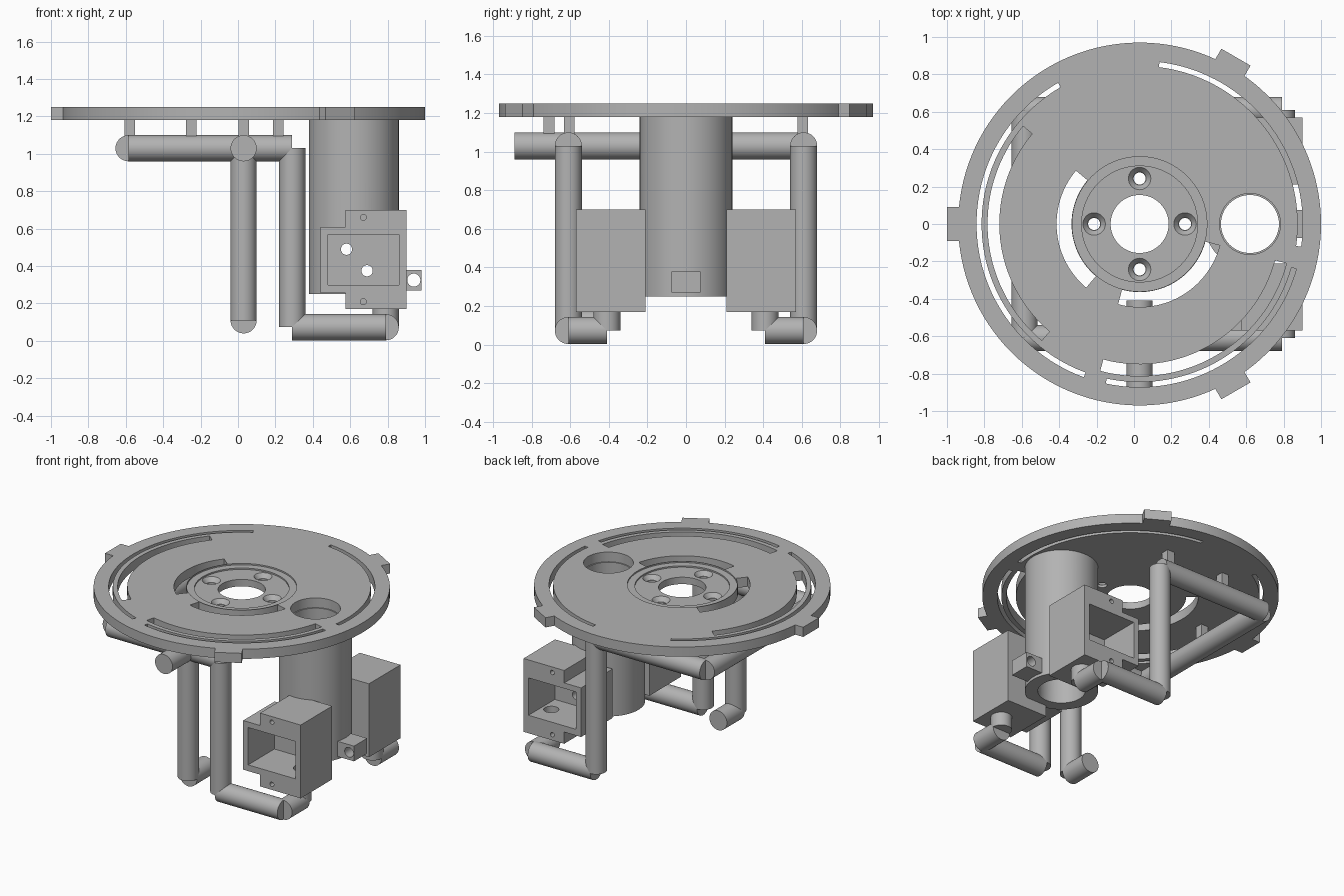
import bpy, bmesh
from math import radians, cos, sin
from mathutils import Vector, Matrix

old = bpy.data.objects.get("Cube")
if old:
    bpy.data.objects.remove(old, do_unlink=True)

GREY = (0.45, 0.45, 0.45, 1)
grey = bpy.data.materials.new("plain grey")
grey.use_nodes = True
grey.diffuse_color = GREY
grey.node_tree.nodes["Principled BSDF"].inputs["Base Color"].default_value = GREY

CX = 0.03            # disc axis
LOW, TOP = 1.18, 1.25
TUBE_X = 0.62


def finish(name, bm):
    bmesh.ops.recalc_face_normals(bm, faces=bm.faces)
    mesh = bpy.data.meshes.new(name)
    bm.to_mesh(mesh)
    bm.free()
    mesh.materials.append(grey)
    obj = bpy.data.objects.new(name, mesh)
    bpy.context.collection.objects.link(obj)
    return obj


def rod(name, a, b, r, r2=None, seg=32):
    """Cylinder or cone between two points."""
    a, b = Vector(a), Vector(b)
    d = b - a
    m = Matrix.Translation((a + b) / 2) @ d.to_track_quat('Z', 'Y').to_matrix().to_4x4()
    bm = bmesh.new()
    bmesh.ops.create_cone(bm, cap_ends=True, segments=seg, radius1=r,
                          radius2=r if r2 is None else r2, depth=d.length, matrix=m)
    return finish(name, bm)


def box(name, lo, hi, turn=None):
    lo, hi = Vector(lo), Vector(hi)
    m = Matrix.Translation((lo + hi) / 2) @ Matrix.Diagonal((hi - lo).to_4d())
    bm = bmesh.new()
    bmesh.ops.create_cube(bm, size=1, matrix=(turn or Matrix()) @ m)
    return finish(name, bm)


def arc(start, end, r1, r2):
    """Curved slot cutter around the disc axis, angles in degrees."""
    n = 40
    angles = [radians(start + (end - start) * i / n) for i in range(n + 1)]
    path = [(r1, t) for t in angles] + [(r2, t) for t in reversed(angles)]
    bm = bmesh.new()
    face = bm.faces.new([bm.verts.new((CX + r * cos(t), r * sin(t), LOW - 0.1)) for r, t in path])
    new = bmesh.ops.extrude_face_region(bm, geom=[face])["geom"]
    bmesh.ops.translate(bm, vec=(0, 0, 0.3), verts=[v for v in new if isinstance(v, bmesh.types.BMVert)])
    return finish("slot_cutter", bm)


def combine(obj, others, op='DIFFERENCE'):
    """Apply booleans and remove the helper objects."""
    for c in others:
        mod = obj.modifiers.new("boolean", 'BOOLEAN')
        mod.operation, mod.solver, mod.object = op, 'EXACT', c
    bpy.context.view_layer.update()
    mesh = bpy.data.meshes.new_from_object(obj.evaluated_get(bpy.context.evaluated_depsgraph_get()))
    obj.modifiers.clear()
    obj.data = mesh
    for c in others:
        bpy.data.objects.remove(c, do_unlink=True)


# Round top plate with three edge tabs
plate = rod("top_plate", (CX, 0, LOW), (CX, 0, TOP), 0.97, seg=128)
tabs = []
for deg in (60, 180, 300):
    turn = Matrix.Translation((CX, 0, 0)) @ Matrix.Rotation(radians(deg), 4, 'Z')
    tabs.append(box("tab", (0.9, -0.09, LOW), (1.03, 0.09, TOP), turn))
combine(plate, tabs, 'UNION')

# Plate openings: hub recess, centre bore, tube hole, countersunk holes, arc slots
cuts = [rod("c", (CX, 0, TOP - 0.01), (CX, 0, TOP + 0.1), 0.36, seg=64),
        rod("c", (CX, 0, TOP - 0.02), (CX, 0, TOP + 0.2), 0.31, seg=64),
        rod("c", (CX, 0, 1), (CX, 0, 1.5), 0.155, seg=64),
        rod("c", (TUBE_X, 0, 1), (TUBE_X, 0, 1.5), 0.163, seg=64)]
for i in range(4):
    x, y = CX + 0.243 * cos(radians(90 * i)), 0.243 * sin(radians(90 * i))
    cuts.append(rod("c", (x, y, 1), (x, y, 1.5), 0.032))
    cuts.append(rod("c", (x, y, 1.2), (x, y, 1.23), 0.035, 0.06))
cuts += [arc(83, -8, 0.845, 0.872), arc(120, 250, 0.845, 0.872), arc(258, 344, 0.845, 0.872)]
for start in (140, 255):
    cuts += [arc(start, start + 90, 0.364, 0.444), arc(start, start + 90, 0.75, 0.813)]
combine(plate, cuts)


def sight_holes():
    return [rod("c", (x, -1, z), (x, 1, z), 0.03) for x, z in ((0.58, 0.49), (0.69, 0.375))]


# Hollow hanging tube
tube = rod("hanging_tube", (TUBE_X, 0, 0.25), (TUBE_X, 0, LOW), 0.24, seg=64)
combine(tube, [rod("c", (TUBE_X, 0, 0), (TUBE_X, 0, 1.5), 0.155, seg=64)] + sight_holes())

# Small lug with a hole
lug = box("tube_lug", (0.84, -0.075, 0.27), (0.98, 0.075, 0.38))
combine(lug, [rod("c", (0.94, -1, 0.325), (0.94, 1, 0.325), 0.035)])

# Motor housings, frames and bent pipes on both sides
R = 0.07
for s, side in ((-1, "front"), (1, "back")):
    def span(name, x1, x2, y1, y2, z1, z2):
        y1, y2 = sorted((s * y1, s * y2))
        return box(name, (x1, y1, z1), (x2, y2, z2))

    house = span(side + "_motor_housing", 0.575, 0.9, 0.21, 0.57, 0.17, 0.70)
    combine(house, [span("step", 0.44, 0.6, 0.21, 0.57, 0.255, 0.61)], 'UNION')
    cuts = [span("pocket", 0.48, 0.86, 0.27, 0.7, 0.30, 0.57)]
    cuts += [rod("c", (0.67, s * 0.45, z), (0.67, s * 0.7, z), 0.016) for z in (0.21, 0.66)]
    cuts.append(rod("c", (0.79, s * 0.41, 0.22), (0.79, s * 0.41, 0.35), 0.05))
    combine(house, cuts + sight_holes())

    y = s * 0.61
    path = [(-0.585, y, 1.03), (0.29, y, 1.03), (0.29, y, 0.077), (0.79, y, 0.073),
            (0.79, s * 0.41, 0.073), (0.79, s * 0.41, 0.2)]
    path[2] = (0.29, y, 0.073)
    names = ("upper_pipe", "upright_pipe", "lower_pipe", "inward_pipe", "housing_stub")
    for n, a, b in zip(names, path, path[1:]):
        rod(side + "_" + n, a, b, R)
rod("cross_pipe", (-0.585, -0.61, 1.03), (-0.585, 0.61, 1.03), R)

# Separate branch pipe at the front
branch = [(CX, -0.89, 1.03), (CX, -0.61, 1.03), (CX, -0.61, 0.11), (CX, -0.41, 0.11)]
for n, a, b in zip(("inlet", "upright", "outlet"), branch, branch[1:]):
    rod("branch_" + n + "_pipe", a, b, R)

# Square posts joining pipes to the plate
for x, y in ((-0.58, 0), (-0.25, -0.605), (-0.25, 0.605), (0.215, -0.605), (0.215, 0.605), (CX, -0.71)):
    box("mounting_post", (x - 0.028, y - 0.028, 1.06), (x + 0.028, y + 0.028, LOW))

# Smooth the round walls, keep the corners crisp
bpy.ops.object.select_all(action='DESELECT')
for o in bpy.context.collection.objects:
    if o.type == 'MESH' and grey.name in o.data.materials:
        o.select_set(True)
        bpy.context.view_layer.objects.active = o
bpy.ops.object.shade_smooth_by_angle(angle=radians(30))
